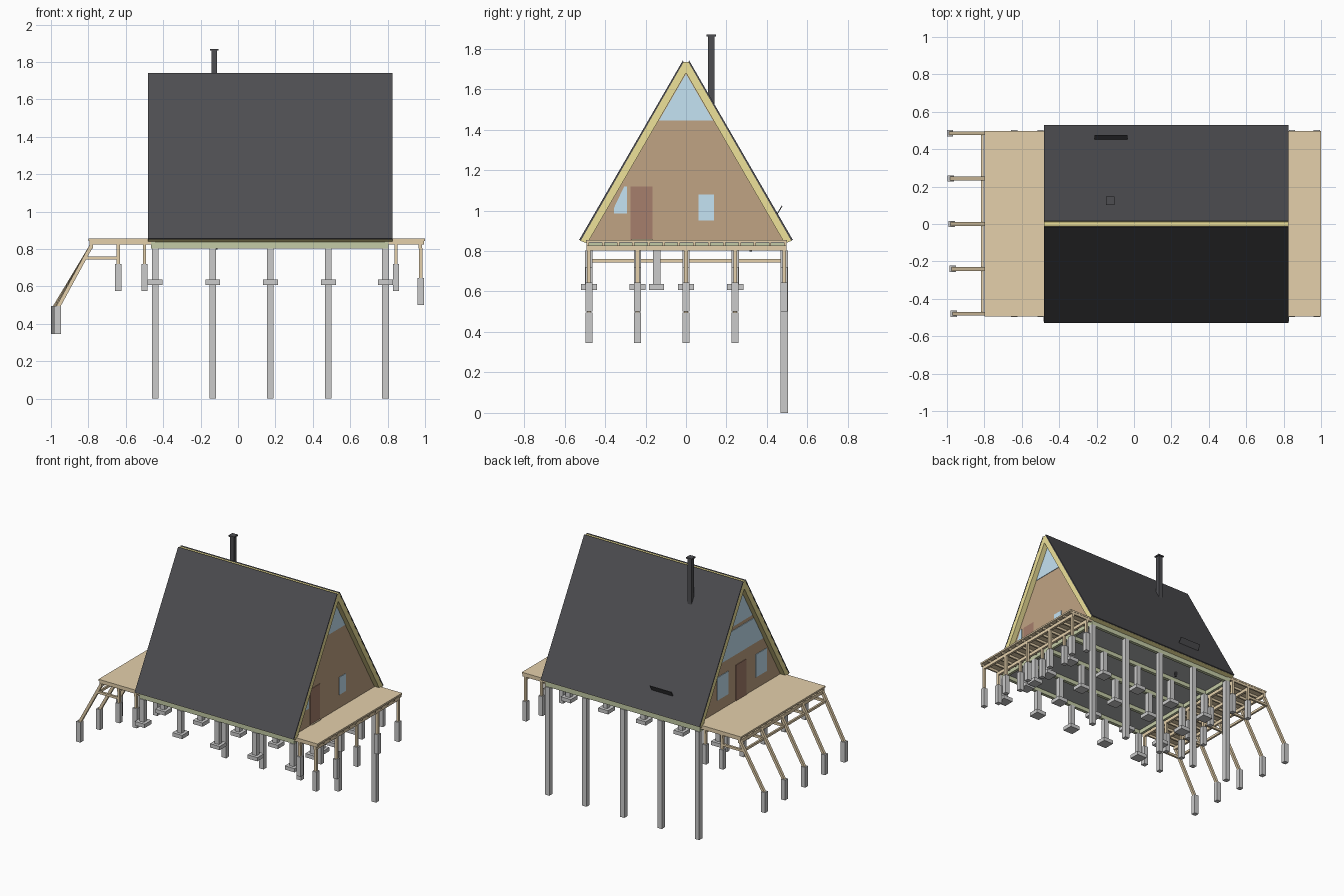
import bpy, bmesh
from mathutils import Vector

if "Cube" in bpy.data.objects:
    bpy.data.objects.remove(bpy.data.objects["Cube"])


def mat(name, r, g, b):
    m = bpy.data.materials.new(name)
    m.diffuse_color = (r, g, b, 1)
    m.use_nodes = True
    m.node_tree.nodes["Principled BSDF"].inputs["Base Color"].default_value = m.diffuse_color
    return m


ROOF = mat("dark_roof", 0.075, 0.075, 0.082)
TRIM = mat("yellow_timber", 0.86, 0.76, 0.32)
WALL = mat("tan_wall", 0.53, 0.37, 0.23)
DOOR = mat("brown_door", 0.38, 0.21, 0.15)
GLASS = mat("pale_glass", 0.56, 0.77, 0.90)
DECK = mat("deck_wood", 0.78, 0.63, 0.41)
BEAM = mat("green_timber", 0.55, 0.60, 0.38)
STONE = mat("concrete", 0.68, 0.68, 0.68)
FLOOR = mat("grey_floor", 0.45, 0.46, 0.46)


def finish(name, bm, m):
    bmesh.ops.recalc_face_normals(bm, faces=bm.faces)
    me = bpy.data.meshes.new(name)
    bm.to_mesh(me)
    bm.free()
    me.materials.append(m)
    ob = bpy.data.objects.new(name, me)
    bpy.context.collection.objects.link(ob)
    return ob


def prism(name, yz, x0, x1, m):
    """Extrude a y-z outline along x."""
    bm = bmesh.new()
    f = bm.faces.new([bm.verts.new((x0, y, z)) for y, z in yz])
    ext = bmesh.ops.extrude_face_region(bm, geom=[f])["geom"]
    bmesh.ops.translate(bm, vec=(x1 - x0, 0, 0),
                        verts=[v for v in ext if isinstance(v, bmesh.types.BMVert)])
    return finish(name, bm, m)


def box(name, x0, x1, y0, y1, z0, z1, m):
    return prism(name, [(y0, z0), (y1, z0), (y1, z1), (y0, z1)], x0, x1, m)


def column(name, x, y, z0, z1, w, m):
    h = w / 2
    return box(name, x - h, x + h, y - h, y + h, z0, z1, m)


def strut(name, p, q, w, m):
    """Square bar between two points."""
    p, q = Vector(p), Vector(q)
    bm = bmesh.new()
    bmesh.ops.create_cube(bm, size=1)
    bmesh.ops.scale(bm, vec=(w, w, (q - p).length), verts=bm.verts)
    ob = finish(name, bm, m)
    ob.rotation_euler = (q - p).to_track_quat('Z', 'Y').to_euler()
    ob.location = (p + q) / 2
    return ob


ROWS = [-0.48, -0.24, 0.0, 0.243, 0.485]
COLS = [-0.443, -0.135, 0.173, 0.483, 0.789]

# Roof: timber chevron with a dark sheet on each slope
prism("roof_frame", [(-.488, .838), (-.522, .85), (-.012, 1.735), (.012, 1.735),
                     (.522, .85), (.488, .838), (0, 1.68)], -.48, .825, TRIM)
for s, side in ((-1, "front"), (1, "back")):
    prism(side + "_roof_sheet", [(s * .012, 1.733), (s * .52, .851), (s * .528, .855),
                                 (s * .016, 1.741)], -.481, .826, ROOF)

# Open roof vent flap on the back slope
prism("roof_vent_flap", [(.447, .982), (.453, .982), (.477, 1.022), (.473, 1.024)],
      -.21, -.035, ROOF)

# Chimney
column("chimney", -.127, .125, 1.48, 1.86, .032, ROOF)
column("chimney_cap", -.127, .125, 1.86, 1.87, .046, ROOF)

# Gable walls with glazing and doors (d is the outward direction)
gable = [(-.485, .845), (.485, .845), (0, 1.68)]
for tag, x, d in (("right", .785, 1), ("left", -.44, -1)):
    def panel(name, yz, m, t=.004):
        prism(tag + "_" + name, yz, x - d * .002, x + d * t, m)

    def rect(name, y0, y1, z0, z1, m, t=.004):
        panel(name, [(y0, z0), (y1, z0), (y1, z1), (y0, z1)], m, t)

    def half(z):
        return (1.675 - z) * .58

    prism(tag + "_gable_wall", gable, x - d * .03, x, WALL)
    zt = 1.445 if d > 0 else 1.42
    panel("peak_window", [(-half(zt), zt), (half(zt), zt), (0, 1.675)], GLASS)
    if d > 0:
        rect("door", -.275, -.165, .855, 1.12, DOOR)
        rect("door_step", -.27, -.165, .84, .86, DECK, .012)
        rect("window", .062, .138, .95, 1.08, GLASS)
        panel("angled_window", [(-.355, 1.015), (-.355, .985), (-.292, .985),
                                (-.292, 1.12), (-.305, 1.12)], GLASS)
    else:
        a, b = 1.2, 1.39
        panel("gallery_window", [(-half(a), a), (half(a), a), (half(b), b), (-half(b), b)], GLASS)
        rect("door", -.075, .045, .855, 1.12, DOOR)
        for y in (-.25, .2):
            rect("window", y - .065, y + .065, .94, 1.11, GLASS)

# House floor on long beams and end beams
box("floor", -.46, .805, -.485, .485, .832, .85, FLOOR)
for y in ROWS:
    box("floor_beam", -.465, .805, y - .012, y + .012, .802, .836, BEAM)
for x in (-.455, .795):
    box("floor_end_beam", x - .01, x + .01, -.49, .495, .802, .84, BEAM)

# House piers: padded short ones, full-height row at the back
for x in COLS:
    for y in ROWS[:-1]:
        column("pier", x, y, .63, .802, .036, STONE)
        column("pier_pad", x, y, .608, .636, .08, STONE)
    column("tall_pier", x, ROWS[-1], 0, .802, .036, STONE)
column("extra_pier", COLS[-1], -.145, .63, .802, .036, STONE)
column("extra_pier_pad", COLS[-1], -.145, .608, .636, .074, STONE)
column("drain_stub", -.115, .32, .797, .835, .012, ROOF)

# Decks: boards, joists, cross beams
for tag, x0, x1, beams in (("right", .79, 1.0, (.845, .975)),
                           ("left", -.8, -.44, (-.785, -.64, -.5))):
    box(tag + "_deck_boards", x0, x1, -.495, .498, .843, .855, DECK)
    for i in range(14):
        y = -.485 + i * .975 / 13
        box(tag + "_deck_joist", x0 + .005, x1 - .005, y - .006, y + .006, .825, .844, DECK)
    for x in beams:
        box(tag + "_deck_beam", x - .009, x + .009, -.492, .496, .803, .828, DECK)

# Deck posts on stone piers
for x, top in ((.845, .72), (.977, .645), (-.64, .72), (-.5, .72)):
    for y in ROWS:
        column("deck_post", x, y, top - .01, .806, .018, DECK)
        column("deck_pier", x, y, top - .145, top, .034, STONE)

# Raking struts under the left deck, with ties
for y in ROWS:
    foot = -.974 - y * .02
    strut("raking_strut", (-.785, y, .815), (foot, y, .485), .02, DECK)
    column("raking_pier", foot, y, .345, .495, .034, STONE)
    box("strut_tie", -.82, -.64, y - .008, y + .008, .743, .76, DECK)
box("long_tie", -.818, -.804, -.48, .485, .743, .76, DECK)
